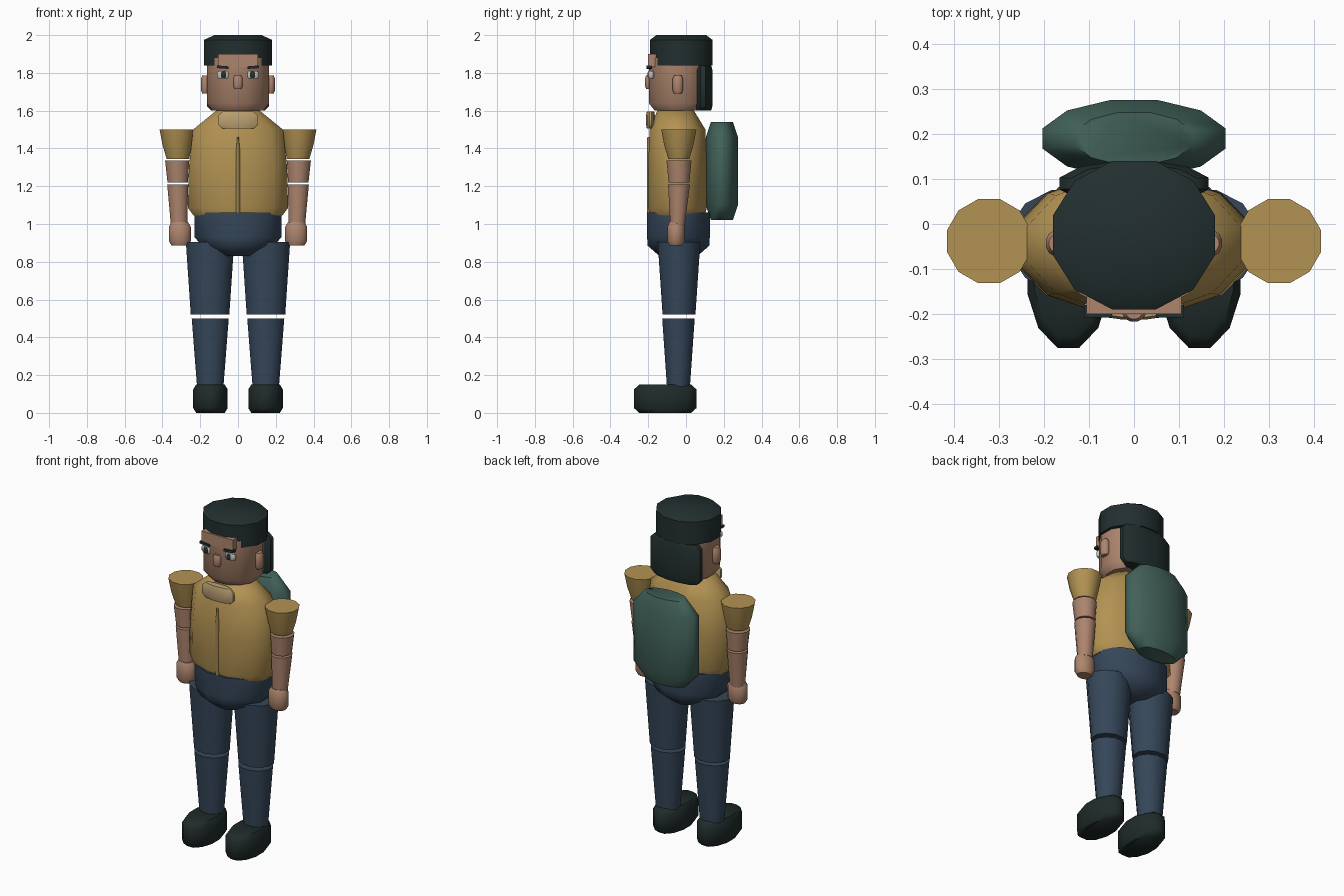
import bpy, bmesh, math

if "Cube" in bpy.data.objects:
    bpy.data.objects.remove(bpy.data.objects["Cube"], do_unlink=True)


def material(name, colour):
    m = bpy.data.materials.new(name)
    m.use_nodes = True
    m.diffuse_color = (*colour, 1)
    bsdf = next(n for n in m.node_tree.nodes if n.type == "BSDF_PRINCIPLED")
    bsdf.inputs["Base Color"].default_value = (*colour, 1)
    return m


skin = material("skin", (0.42, 0.235, 0.155))
mustard = material("mustard shirt", (0.45, 0.29, 0.085))
tan = material("tan collar", (0.5, 0.36, 0.17))
brass = material("brass zip", (0.33, 0.22, 0.065))
navy = material("navy trousers", (0.036, 0.062, 0.1))
green = material("green pack", (0.053, 0.12, 0.1))
black_hair = material("dark hair", (0.016, 0.028, 0.028))
shoe_black = material("dark shoes", (0.014, 0.024, 0.023))
eye_white = material("eye white", (0.55, 0.55, 0.52))
iris = material("dark iris", (0.02, 0.03, 0.03))

SIDES = 12


def finish(bm, name, mat, angle):
    bmesh.ops.recalc_face_normals(bm, faces=bm.faces)
    mesh = bpy.data.meshes.new(name)
    bm.to_mesh(mesh)
    bm.free()
    mesh.materials.append(mat)
    obj = bpy.data.objects.new(name, mesh)
    bpy.context.collection.objects.link(obj)
    bpy.ops.object.select_all(action="DESELECT")
    obj.select_set(True)
    bpy.context.view_layer.objects.active = obj
    bpy.ops.object.shade_smooth_by_angle(angle=math.radians(angle))
    return obj


def loft(name, mat, rings, x=0, y=0, angle=50):
    """Stack of twelve-sided ellipses; each ring is (z, half_x, half_y[, dx, dy])."""
    bm = bmesh.new()
    stretch = 1 / math.cos(math.pi / SIDES)
    loops = []
    for ring in rings:
        z, rx, ry, dx, dy = (*ring, 0, 0)[:5]
        loop = []
        for i in range(SIDES):
            a = 2 * math.pi * (i + 0.5) / SIDES
            loop.append(bm.verts.new((x + dx + rx * stretch * math.cos(a),
                                      y + dy + ry * stretch * math.sin(a), z)))
        loops.append(loop)
    for low, high in zip(loops, loops[1:]):
        for i in range(SIDES):
            j = (i + 1) % SIDES
            bm.faces.new((low[i], low[j], high[j], high[i]))
    bm.faces.new(loops[0])
    bm.faces.new(loops[-1])
    return finish(bm, name, mat, angle)


def pill(name, mat, x, y, z0, z1, rx, ry, cap, inset=0.7):
    """Loft with chamfered top and bottom."""
    return loft(name, mat, [(z0, rx * inset, ry * inset), (z0 + cap, rx, ry),
                            (z1 - cap, rx, ry), (z1, rx * inset, ry * inset)], x, y)


def block(name, mat, centre, size, tilt=0):
    bm = bmesh.new()
    bmesh.ops.create_cube(bm, size=1)
    for v in bm.verts:
        v.co = [c * s for c, s in zip(v.co, size)]
        v.co.z += v.co.x * tilt
        v.co = [c + o for c, o in zip(v.co, centre)]
    return finish(bm, name, mat, 30)


# Torso and hips
loft("torso", mustard, [(1.045, 0.235, 0.145), (1.085, 0.265, 0.155), (1.3, 0.26, 0.155),
                        (1.5, 0.238, 0.148), (1.6, 0.115, 0.097, 0, -0.01)], y=-0.045)
loft("hips", navy, [(0.83, 0.09, 0.1), (0.885, 0.19, 0.163),
                    (0.93, 0.23, 0.166), (1.06, 0.23, 0.166)], y=-0.04)
pill("collar", tan, 0, -0.188, 1.505, 1.595, 0.103, 0.024, 0.02, 0.8)
loft("zip", brass, [(1.06, 0.011, 0.01), (1.38, 0.011, 0.01), (1.46, 0.004, 0.008)], y=-0.197)

# Backpack
loft("backpack", green, [(1.02, 0.13, 0.058), (1.1, 0.203, 0.085),
                         (1.46, 0.203, 0.085), (1.54, 0.13, 0.058)], y=0.19)

# Head and hair
loft("neck", skin, [(1.57, 0.08, 0.08), (1.64, 0.08, 0.08)], y=-0.04)
loft("head", skin, [(1.6, 0.135, 0.125), (1.64, 0.165, 0.157), (1.88, 0.165, 0.157)], y=-0.04)
block("forehead", skin, (0, -0.15, 1.865), (0.21, 0.1, 0.07))
loft("hair_cap", black_hair, [(1.84, 0.18, 0.165), (1.975, 0.18, 0.165),
                              (2.0, 0.125, 0.132)], y=-0.025)
pill("hair_back", black_hair, 0, 0.09, 1.6, 1.84, 0.165, 0.05, 0.025, 0.85)
pill("nose", skin, 0, -0.197, 1.715, 1.785, 0.025, 0.02, 0.015)

# Mirrored parts
for side, s in (("left", 1), ("right", -1)):
    # Face
    pill(side + "_ear", skin, s * 0.172, -0.043, 1.69, 1.787, 0.024, 0.028, 0.018)
    pill(side + "_eye", eye_white, s * 0.078, -0.184, 1.77, 1.81, 0.033, 0.016, 0.01, 0.8)
    pill(side + "_iris", iris, s * 0.077, -0.193, 1.773, 1.807, 0.016, 0.011, 0.008, 0.7)
    block(side + "_brow", black_hair, (s * 0.08, -0.194, 1.83), (0.062, 0.028, 0.014), s * 0.08)

    # Arm
    loft(side + "_sleeve", mustard, [(1.345, 0.06, 0.056, -s * 0.004), (1.42, 0.078, 0.078),
                                     (1.5, 0.093, 0.093)], s * 0.322, -0.038)
    loft(side + "_upper_arm", skin, [(1.22, 0.054, 0.055), (1.335, 0.064, 0.066, s * 0.003)],
         s * 0.319, -0.037)
    loft(side + "_forearm", skin, [(0.99, 0.043, 0.038, -s * 0.007, -0.008),
                                   (1.21, 0.056, 0.058)], s * 0.319, -0.037)
    pill(side + "_hand", skin, s * 0.308, -0.053, 0.885, 1.01, 0.058, 0.046, 0.025, 0.75)

    # Leg
    loft(side + "_thigh", navy, [(0.52, 0.102, 0.087), (0.905, 0.128, 0.113)], s * 0.148, -0.037)
    loft(side + "_shin", navy, [(0.14, 0.07, 0.061), (0.5, 0.098, 0.086)], s * 0.147, -0.04)
    pill(side + "_shoe", shoe_black, s * 0.146, -0.11, 0.0, 0.15, 0.091, 0.165, 0.025, 0.83)
